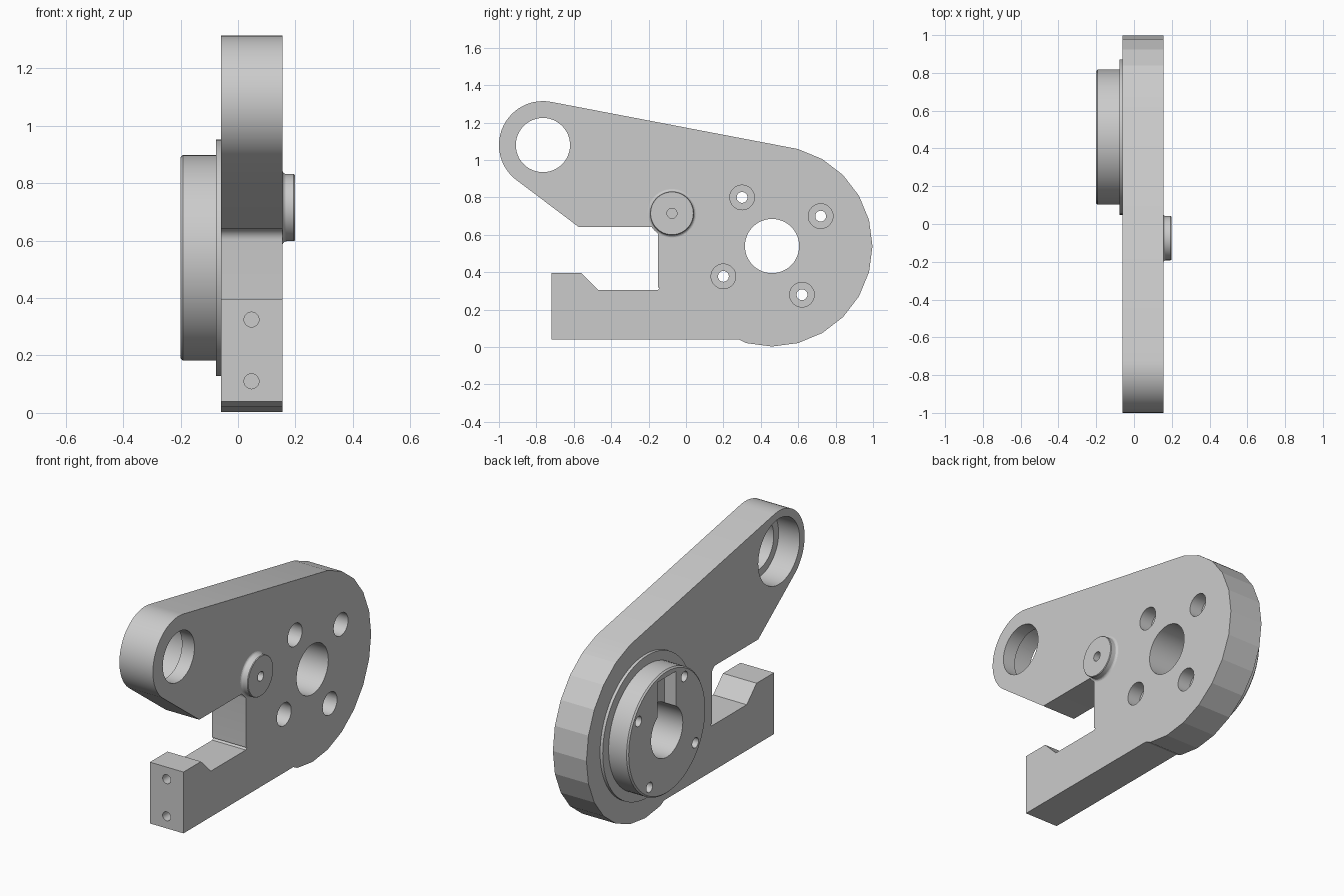
import bpy, bmesh
from math import cos, sin, radians, pi
from mathutils import Matrix

cube = bpy.data.objects.get("Cube")
if cube:
    bpy.data.objects.remove(cube)

grey = bpy.data.materials.new("machined grey")
grey.use_nodes = True
colour = (0.6, 0.6, 0.6, 1)
grey.diffuse_color = colour
grey.node_tree.nodes["Principled BSDF"].inputs["Base Color"].default_value = colour

BACK, FRONT = -0.06, 0.155          # plate faces along x
HUB = (0.46, 0.54)                  # y, z centres
ARM = (-0.765, 1.08)
BOSS = (-0.075, 0.715)
BOLTS = [(0.3, 0.8), (0.72, 0.7), (0.2, 0.378), (0.62, 0.28)]


def add_object(name, bm):
    bmesh.ops.recalc_face_normals(bm, faces=bm.faces)
    mesh = bpy.data.meshes.new(name)
    bm.to_mesh(mesh)
    bm.free()
    mesh.materials.append(grey)
    obj = bpy.data.objects.new(name, mesh)
    bpy.context.collection.objects.link(obj)
    return obj


def arc(centre, r, start, end, steps):
    angles = [radians(start + (end - start) * i / steps) for i in range(steps + 1)]
    return [(centre[0] + r * cos(a), centre[1] + r * sin(a)) for a in angles]


def prism(name, outline, x0, x1):
    bm = bmesh.new()
    face = bm.faces.new([bm.verts.new((x0, y, z)) for y, z in outline])
    ext = bmesh.ops.extrude_face_region(bm, geom=[face])
    moved = [v for v in ext["geom"] if isinstance(v, bmesh.types.BMVert)]
    bmesh.ops.translate(bm, verts=moved, vec=(x1 - x0, 0, 0))
    return add_object(name, bm)


def turned(name, centre, profile, segments=64):
    """Solid of revolution about an x axis; profile lists (x, radius)."""
    bm = bmesh.new()
    rings = [[bm.verts.new((x, y, z)) for y, z in arc(centre, r, 0, 360, segments)[:-1]]
             for x, r in profile]
    for a, b in zip(rings, rings[1:]):
        for i in range(segments):
            j = (i + 1) % segments
            bm.faces.new((a[i], a[j], b[j], b[i]))
    bm.faces.new(rings[0])
    bm.faces.new(rings[-1])
    return add_object(name, bm)


def drill(centre, r, x0, x1, segments=48):
    return turned("cutter", centre, [(x0, r), (x1, r)], segments)


def finish(obj, cutters):
    """Cut the holes, bake the result and shade it with sharp edges kept."""
    for c in cutters:
        c.hide_render = True
        mod = obj.modifiers.new("cut", "BOOLEAN")
        mod.operation = "DIFFERENCE"
        mod.solver = "EXACT"
        mod.object = c
    deps = bpy.context.evaluated_depsgraph_get()
    baked = bpy.data.meshes.new_from_object(obj.evaluated_get(deps))
    obj.modifiers.clear()
    obj.data = baked
    for c in cutters:
        bpy.data.objects.remove(c)
    bpy.ops.object.select_all(action="DESELECT")
    obj.select_set(True)
    bpy.context.view_layer.objects.active = obj
    bpy.ops.object.shade_smooth_by_angle(angle=radians(14))


# Plate: rounded arm, open jaw and faceted round end
outline = arc(ARM, 0.235, 79, 229, 24)
outline += [(-0.575, 0.643)]
outline += arc((-0.19, 0.603), 0.04, 90, 0, 8)
outline += [(-0.15, 0.32), (-0.14, 0.315), (-0.15, 0.305), (-0.47, 0.305),
            (-0.56, 0.395), (-0.72, 0.395), (-0.72, 0.04), (0.285, 0.04)]
outline += arc(HUB, 0.537, -105, 75, 12)
plate = prism("side_plate", outline, BACK, FRONT)

cuts = [drill(HUB, 0.145, -0.4, 0.4),
        drill(ARM, 0.145, -0.4, 0.4),
        drill(ARM, 0.19, -0.4, 0.075),
        drill(BOSS, 0.027, 0.1, 0.4, 24)]
for bolt in BOLTS:
    cuts += [drill(bolt, 0.029, -0.4, 0.4, 32), drill(bolt, 0.066, 0.075, 0.4, 32)]

# Tapped holes in the end of the lower jaw
for z in (0.11, 0.325):
    bm = bmesh.new()
    bmesh.ops.create_cone(bm, cap_ends=True, segments=32, radius1=0.026, radius2=0.026,
                          depth=0.3, matrix=Matrix.Translation((0.047, -0.72, z))
                          @ Matrix.Rotation(pi / 2, 4, "X"))
    cuts.append(add_object("cutter", bm))
finish(plate, cuts)

# Stepped hub with keyway, bore and bolt holes
hub = turned("hub", HUB, [(-0.2, 0.35), (-0.192, 0.358), (-0.077, 0.358),
                          (-0.077, 0.412), (BACK, 0.412)], 72)
y, z = HUB
keyway = prism("cutter", [(y - 0.085, z), (y + 0.085, z), (y + 0.085, z + 0.32),
                          (y - 0.085, z + 0.32)], -0.4, -0.125)
finish(hub, [drill(HUB, 0.145, -0.4, 0.4), keyway]
       + [drill(b, 0.029, -0.4, 0.4, 32) for b in BOLTS])

# Pivot boss with a filleted foot
fillet = [(FRONT + 0.014 * (1 - cos(a)), 0.131 - 0.014 * sin(a))
          for a in (i * pi / 12 for i in range(7))]
boss = turned("pivot_boss", BOSS, fillet + [(0.194, 0.117), (0.198, 0.114)])
finish(boss, [drill(BOSS, 0.027, 0.1, 0.4, 24)])
